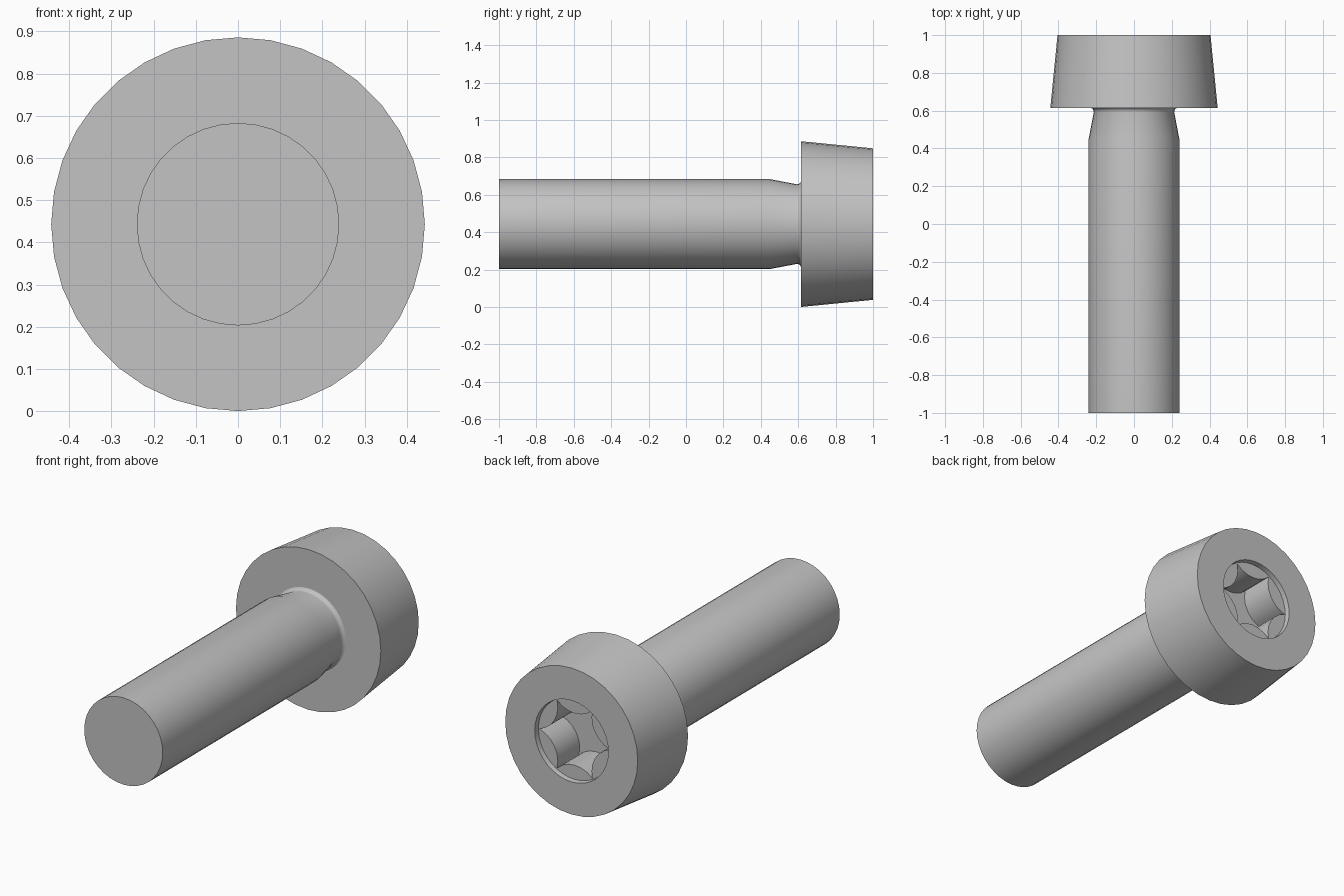
import bpy, bmesh
from math import sin, cos, asin, pi, radians, sqrt

cube = bpy.data.objects.get("Cube")
if cube:
    bpy.data.objects.remove(cube)

SIDES = 36          # sides around the axis
AXIS_Z = 0.443      # height of the screw axis

steel = bpy.data.materials.new("grey_steel")
steel.use_nodes = True
grey = (0.55, 0.55, 0.55, 1)
steel.diffuse_color = grey
steel.node_tree.nodes["Principled BSDF"].inputs["Base Color"].default_value = grey


def circle(r):
    return [(r * cos(2 * pi * i / SIDES), r * sin(2 * pi * i / SIDES)) for i in range(SIDES)]


def star(tip, inner, lobes=6):
    """Six-pointed outline whose sides are arcs bulging towards the axis."""
    half = pi / lobes
    a, b = tip * cos(half) - inner, tip * sin(half)
    rho = (a * a + b * b) / (2 * a)
    centre, swing = inner + rho, asin(b / rho)
    steps = SIDES // lobes
    points = []
    for k in range(lobes):
        mid = half * (2 * k + 1)
        for s in range(steps):
            phi = swing * (2 * s / steps - 1)
            u, v = centre - rho * cos(phi), rho * sin(phi)
            points.append((u * cos(mid) - v * sin(mid), u * sin(mid) + v * cos(mid)))
    return points


def loft(name, sections):
    """Skin (y, outline) sections along the axis and cap both ends."""
    bm = bmesh.new()
    rings = [[bm.verts.new((x, y, AXIS_Z + z)) for x, z in outline] for y, outline in sections]
    for r0, r1 in zip(rings, rings[1:]):
        for i in range(SIDES):
            j = (i + 1) % SIDES
            bm.faces.new((r0[i], r0[j], r1[j], r1[i]))
    bm.faces.new(rings[0])
    bm.faces.new(rings[-1])
    bmesh.ops.recalc_face_normals(bm, faces=bm.faces)
    mesh = bpy.data.meshes.new(name)
    bm.to_mesh(mesh)
    bm.free()
    mesh.materials.append(steel)
    obj = bpy.data.objects.new(name, mesh)
    bpy.context.collection.objects.link(obj)
    bpy.ops.object.select_all(action='DESELECT')
    obj.select_set(True)
    bpy.context.view_layer.objects.active = obj
    bpy.ops.object.shade_smooth_by_angle(angle=radians(30))
    return obj


# Shank: straight rod, tapered neck and a small fillet under the head
shank_profile = [(-1, .24), (.45, .24), (.592, .213), (.603, .215), (.611, .221), (.616, .23)]
loft("shank", [(y, circle(r)) for y, r in shank_profile])

# Head: tapered drum with a shallow round recess and a star-shaped drive socket
socket = star(.217, .143)
loft("head", [
    (.615, circle(.443)),
    (1, circle(.405)),
    (1, circle(.225)),
    (.972, circle(.222)),
    (.972, socket),
    (.78, socket),
])
